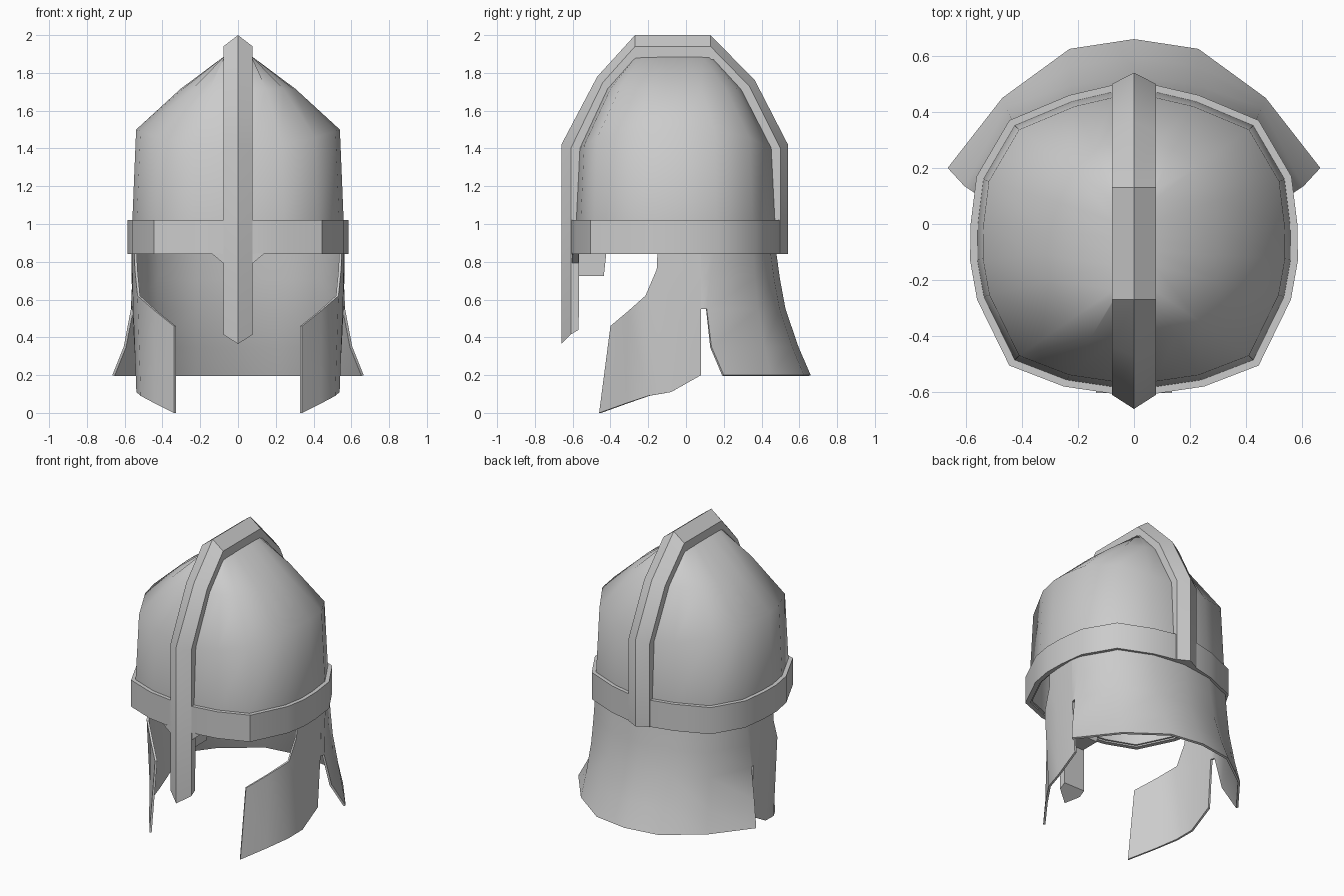
import bpy, bmesh, math

if "Cube" in bpy.data.objects:
    bpy.data.objects.remove(bpy.data.objects["Cube"])


def make(name, verts, faces, thick=0, mirror=False, angle=35):
    bm = bmesh.new()
    vs = [bm.verts.new(v) for v in verts]
    for f in faces:
        bm.faces.new([vs[i] for i in f])
    bmesh.ops.recalc_face_normals(bm, faces=bm.faces[:])
    me = bpy.data.meshes.new(name)
    bm.to_mesh(me)
    bm.free()
    ob = bpy.data.objects.new(name, me)
    bpy.context.collection.objects.link(ob)
    bpy.ops.object.select_all(action='DESELECT')
    ob.select_set(True)
    bpy.context.view_layer.objects.active = ob
    if mirror:
        ob.modifiers.new("mirror", 'MIRROR').merge_threshold = 0.001
        bpy.ops.object.modifier_apply(modifier="mirror")
    if thick:
        m = ob.modifiers.new("thickness", 'SOLIDIFY')
        m.thickness = thick
        m.offset = -1
        bpy.ops.object.modifier_apply(modifier="thickness")
    bpy.ops.object.shade_smooth_by_angle(angle=math.radians(angle))
    return ob


def loft(rings, closed=True, caps=(False, False), wrap=False):
    """Join equal-length point rings with quads."""
    n, r = len(rings[0]), len(rings)
    verts = [p for ring in rings for p in ring]
    faces = []
    for k in range(r if wrap else r - 1):
        a, b = k * n, ((k + 1) % r) * n
        for i in range(n if closed else n - 1):
            j = (i + 1) % n
            faces.append((a + i, a + j, b + j, b + i))
    if caps[0]:
        faces.append(tuple(range(n)))
    if caps[1]:
        faces.append(tuple(range((r - 1) * n, r * n)))
    return verts, faces


def full(half):
    return half + [(-x, y, z) for x, y, z in reversed(half)]


# plan outline of the brow band, right half, front to back
outline = [(.08, -.605), (.25, -.58), (.445, -.505), (.56, -.27), (.585, -.13),
           (.583, .0), (.562, .17), (.445, .37), (.23, .46), (.08, .495)]
CY = -.055


def ring(scale, z):
    return full([(x * scale, CY + (y - CY) * scale, z) for x, y in outline])


# brow band
make("brow_band", *loft([ring(1, .84), ring(1, 1.02), ring(.95, 1.02), ring(.95, .84)],
                        wrap=True), angle=40)

# dome: upright wall, then a shoulder that closes towards a straight roof line
shoulder, middle, roof = [], [], []
for x, y in outline:
    sx, sy = x * .922, CY + (y - CY) * .922
    k = (sx / .54) ** 2
    s = (sx, sy, 1.4 + .1 * k)
    t = (.07, -.27 + (sy + .56) / 1.01 * .4, 1.89)
    bump = .02 + .05 * (1 - k)
    shoulder.append(s)
    roof.append(t)
    middle.append(((s[0] + t[0]) / 2, (s[1] + t[1]) / 2, (s[2] + t[2]) / 2 + bump))
make("dome", *loft([ring(.956, .85), ring(.956, 1.02), full(shoulder), full(middle), full(roof)],
                   caps=(False, True)), thick=.015, angle=50)

# crest strip running from the nose guard over the top to the back
outer = [(-.66, .365), (-.66, 1.42), (-.47, 1.78), (-.27, 2), (.13, 2),
         (.365, 1.76), (.54, 1.42), (.54, .84)]
edge = [(-.61, .415), (-.61, 1.4), (-.44, 1.75), (-.27, 1.94), (.13, 1.94),
        (.335, 1.73), (.5, 1.4), (.5, .84)]
inner = [(-.568, .44), (-.565, 1.38), (-.41, 1.71), (-.265, 1.88), (.125, 1.88),
         (.29, 1.69), (.445, 1.38), (.45, .84)]
W = .078
sections = [[(0, *o), (W, *e), (W, *i), (-W, *i), (-W, *e)]
            for o, e, i in zip(outer, edge, inner)]
make("crest_and_nose_guard", *loft(sections, caps=(True, True)), angle=30)

# small corner gussets between band and nose guard
tri = [(.07, .85), (.135, .84), (.075, .79)]
make("nose_gusset", *loft([[(x, y, z) for x, z in tri] for y in (-.603, -.568)],
                          caps=(True, True)), mirror=True)

# block behind the nose guard
side = [(-.567, .725), (-.435, .725), (-.42, .86), (-.567, .86)]
make("nose_pad", *loft([[(x, y, z) for y, z in side] for x in (-.07, .07)],
                       caps=(True, True)))

# cheek plates: columns from rear to front, each listed bottom to top
columns = [
    [(.54, .08, .2), (.56, .08, .55), (.563, .08, .76), (.565, .08, .87)],
    [(.538, -.08, .11), (.556, -.08, .57), (.56, -.07, .76), (.562, -.06, .87)],
    [(.515, -.2, .09), (.532, -.215, .62), (.546, -.155, .76), (.55, -.15, .87)],
    [(.44, -.32, .05), (.44, -.305, .54)],
    [(.34, -.46, 0), (.34, -.4, .46)]]
verts, faces = [], []
starts = []
for c in columns:
    starts.append(len(verts))
    verts += c
for a in range(4):
    for k in range(min(len(columns[a]), len(columns[a + 1])) - 1):
        i, j = starts[a] + k, starts[a + 1] + k
        faces.append((i, j, j + 1, i + 1))
make("cheek_plate", verts, faces, thick=.014, mirror=True, angle=40)

# flared neck guard, with a bridge to the cheek plates above the slit
top = [(0, .475), (.22, .445), (.43, .355), (.55, .15)]
low = [(0, .66), (.23, .625), (.47, .45), (.665, .2)]
rows = []
for z, t in ((.87, 0), (.71, .12), (.55, .28), (.35, .65), (.2, 1)):
    row = [(a + (c - a) * t, b + (d - b) * t, z) for (a, b), (c, d) in zip(top, low)]
    if t == .28:
        row[-1] = (.567, .11, z)
    elif t == .65:
        row[-1] = (.605, .135, z)
    elif t == .12:
        row[-1] = (.56, .125, z)
    rows.append(row)
verts, faces = loft(rows, closed=False)
n = len(verts)
verts += [(.565, .08, .87), (.563, .08, .71), (.56, .08, .55)]
faces += [(3, n, n + 1, 7), (7, n + 1, n + 2, 11)]
make("neck_guard", verts, faces, thick=.014, mirror=True, angle=40)
